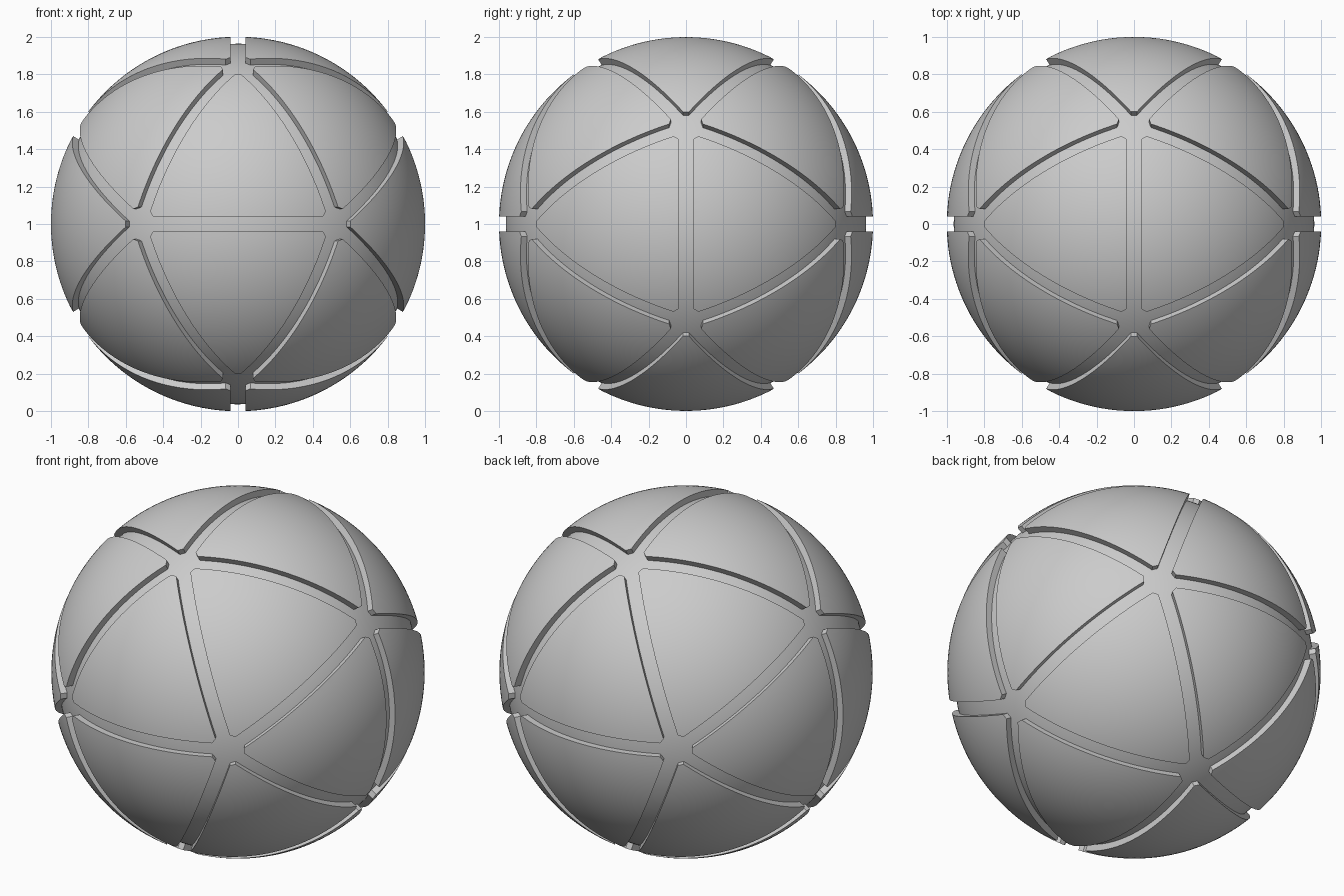
import bpy
import bmesh
from itertools import combinations
from mathutils import Vector

GROOVE = 0.04      # half width of the channels
CORNER = 0.09      # corner clearance around each junction
FLOOR = 0.963      # radius of the core seen in the channels

cube = bpy.data.objects.get("Cube")
if cube:
    bpy.data.objects.remove(cube, do_unlink=True)

grey = bpy.data.materials.new("plain_grey")
grey.use_nodes = True
color = (0.6, 0.6, 0.6, 1)
grey.diffuse_color = color
grey.node_tree.nodes["Principled BSDF"].inputs["Base Color"].default_value = color


def finish(bm, name):
    """Smooth the curved surface, keep cut edges sharp, add the object."""
    bmesh.ops.recalc_face_normals(bm, faces=bm.faces)
    for f in bm.faces:
        f.smooth = True
    for e in bm.edges:
        e.smooth = e.calc_face_angle(0) < 0.5
    mesh = bpy.data.meshes.new(name)
    bm.to_mesh(mesh)
    bm.free()
    mesh.materials.append(grey)
    obj = bpy.data.objects.new(name, mesh)
    obj.location.z = 1
    bpy.context.collection.objects.link(obj)


def ball(radius, detail):
    bm = bmesh.new()
    bmesh.ops.create_icosphere(bm, subdivisions=detail, radius=radius)
    return bm


def trim(bm, normal, offset):
    """Keep the part beyond a plane and cap the cut."""
    bmesh.ops.bisect_plane(bm, geom=bm.verts[:] + bm.edges[:] + bm.faces[:], dist=1e-5,
                           plane_co=normal * offset, plane_no=normal, clear_inner=True)
    bmesh.ops.holes_fill(bm, edges=[e for e in bm.edges if e.is_boundary], sides=0)


# Channel junctions: the twelve corners of an icosahedron
phi = (1 + 5 ** 0.5) / 2
corners = []
for s in (-1, 1):
    for t in (-phi, phi):
        corners += [Vector(p).normalized() for p in ((s, t, 0), (0, s, t), (t, 0, s))]

# Core sphere forming the channel floors
finish(ball(FLOOR, 6), "core")

# Twenty raised triangular plates, one for each icosahedron side
triangles = [t for t in combinations(corners, 3)
             if all(a.dot(b) > 0.4 for a, b in combinations(t, 2))]
for i, tri in enumerate(triangles):
    center = sum(tri, Vector()).normalized()
    bm = ball(1, 6)
    trim(bm, center, 0.74)
    for a, b in combinations(tri, 2):
        wall = a.cross(b).normalized()
        trim(bm, wall if wall.dot(center) > 0 else -wall, GROOVE)
    for v in tri:
        trim(bm, (center - v * center.dot(v)).normalized(), CORNER)
    finish(bm, f"plate_{i + 1}")
